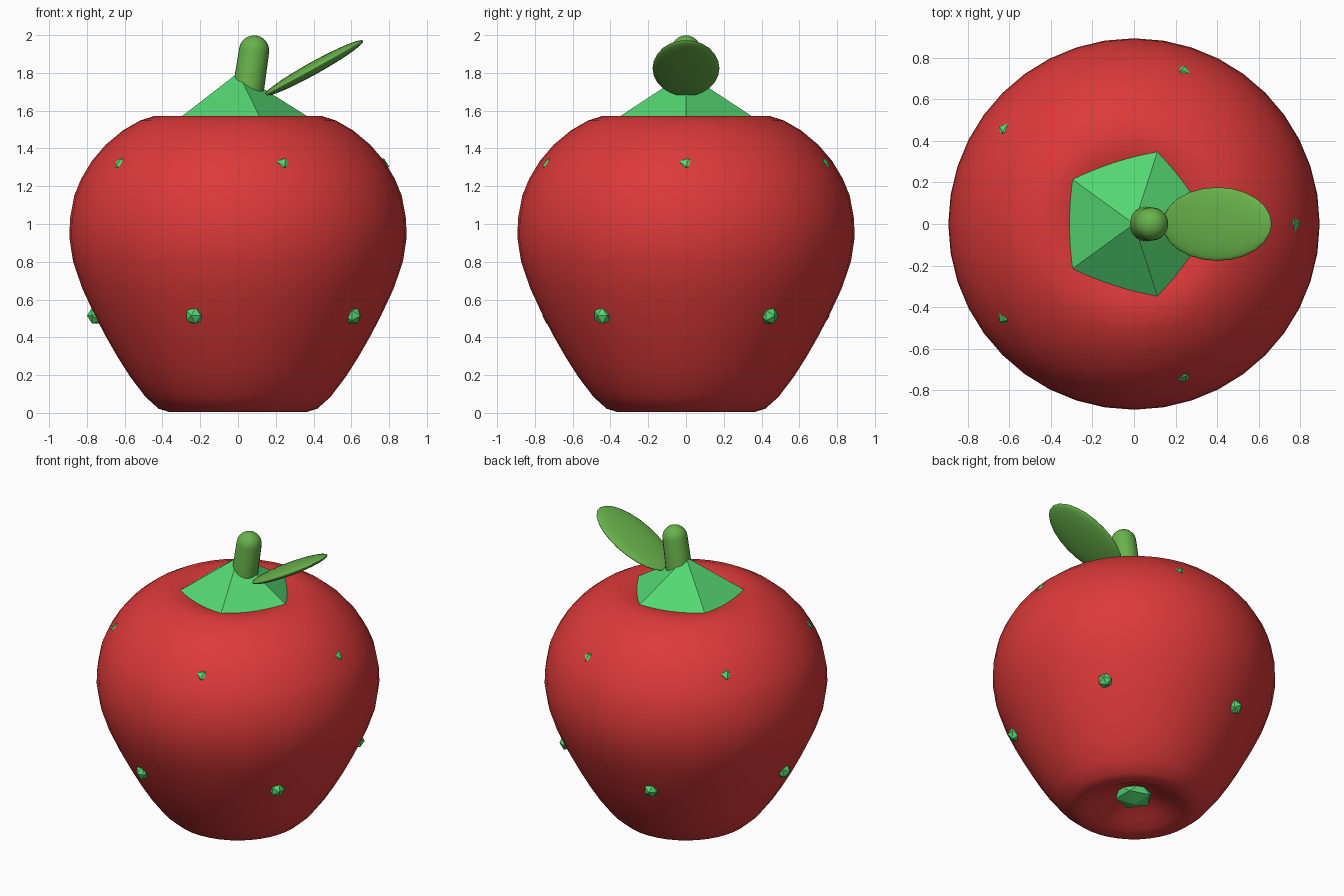
import bpy, bmesh
from math import sin, cos, pi, radians
from mathutils import Matrix, Vector

if "Cube" in bpy.data.objects:
    bpy.data.objects.remove(bpy.data.objects["Cube"], do_unlink=True)


def material(name, r, g, b):
    m = bpy.data.materials.new(name)
    m.use_nodes = True
    m.diffuse_color = (r, g, b, 1)
    bsdf = next(n for n in m.node_tree.nodes if n.type == 'BSDF_PRINCIPLED')
    bsdf.inputs["Base Color"].default_value = (r, g, b, 1)
    return m


RED = material("fruit red", 0.72, 0.041, 0.041)
GREEN = material("bright green", 0.089, 0.68, 0.168)
LEAF = material("leaf green", 0.138, 0.445, 0.069)


def finish(name, bm, mat, matrix=Matrix(), smooth=False):
    bmesh.ops.recalc_face_normals(bm, faces=bm.faces)
    for f in bm.faces:
        f.smooth = smooth
    mesh = bpy.data.meshes.new(name)
    bm.to_mesh(mesh)
    bm.free()
    mesh.materials.append(mat)
    ob = bpy.data.objects.new(name, mesh)
    ob.matrix_world = matrix
    bpy.context.collection.objects.link(ob)
    return ob


def lathe(profile, segments):
    """Revolve (radius, height) points around z; the ends lie on the axis."""
    bm = bmesh.new()
    verts = [bm.verts.new((r, 0, z)) for r, z in profile]
    edges = [bm.edges.new(pair) for pair in zip(verts, verts[1:])]
    bmesh.ops.spin(bm, geom=verts + edges, cent=(0, 0, 0), axis=(0, 0, 1),
                   angle=2 * pi, steps=segments)
    bmesh.ops.remove_doubles(bm, verts=bm.verts, dist=0.0005)
    return bm


# Fruit body, dimpled at both ends
body = [(0, 0.13), (0.12, 0.105), (0.22, 0.055), (0.3, 0.018), (0.36, 0.004),
        (0.42, 0.022), (0.49, 0.085), (0.57, 0.19), (0.64, 0.3), (0.7, 0.405),
        (0.76, 0.52), (0.825, 0.66), (0.873, 0.8), (0.893, 0.93), (0.889, 1.03),
        (0.867, 1.15), (0.83, 1.24), (0.773, 1.335), (0.7, 1.42),
        (0.61, 1.495), (0.52, 1.547), (0.44, 1.573), (0.37, 1.573),
        (0.3, 1.558), (0.2, 1.52), (0, 1.47)]
finish("fruit_body", lathe(body, 40), RED, smooth=True)

# Five-sided cap on top
bm = bmesh.new()
bmesh.ops.create_cone(bm, cap_ends=True, segments=5, radius1=0.4, radius2=0,
                      depth=0.25)
finish("top_cap", bm, GREEN,
       Matrix.Translation((0, 0, 1.675)) @ Matrix.Rotation(-pi / 2, 4, 'Z'))

# Leaning stem with a rounded tip
stem = [(0, 0), (0.085, 0), (0.08, 0.32)]
stem += [(0.08 * cos(a), 0.32 + 0.08 * sin(a))
         for a in (radians(d) for d in range(15, 91, 15))]
finish("stem", lathe(stem, 20), LEAF,
       Matrix.Translation((0.038, 0, 1.602)) @ Matrix.Rotation(radians(8.5), 4, 'Y'),
       smooth=True)
bpy.data.objects["stem"].data.set_sharp_from_angle(angle=radians(60))

# Flattened leaf rising to the left side
bm = bmesh.new()
bmesh.ops.create_uvsphere(bm, u_segments=24, v_segments=16, radius=1)
finish("leaf", bm, LEAF,
       Matrix.Translation((0.4, 0, 1.825)) @ Matrix.Rotation(radians(-29), 4, 'Y')
       @ Matrix.Diagonal((0.3, 0.177, 0.034, 1)), smooth=True)

# Seeds in two staggered rings, each with a point facing outward
for ring, z, offset in (("lower", 0.515, 36), ("upper", 1.305, 0)):
    for i in range(5):
        a = radians(offset + 72 * i)
        out = Vector((cos(a), sin(a), 0))
        bm = bmesh.new()
        bmesh.ops.create_icosphere(bm, subdivisions=1, radius=0.05)
        finish(f"{ring}_seed_{i + 1}", bm, GREEN,
               Matrix.Translation(out * 0.75 + Vector((0, 0, z)))
               @ out.to_track_quat('Z', 'Y').to_matrix().to_4x4())

# Flattened bud in the bottom dimple
bm = bmesh.new()
bmesh.ops.create_icosphere(bm, subdivisions=1, radius=0.13)
finish("bottom_bud", bm, GREEN,
       Matrix.Translation((0, 0, 0.1)) @ Matrix.Diagonal((1, 1, 0.5, 1)))
